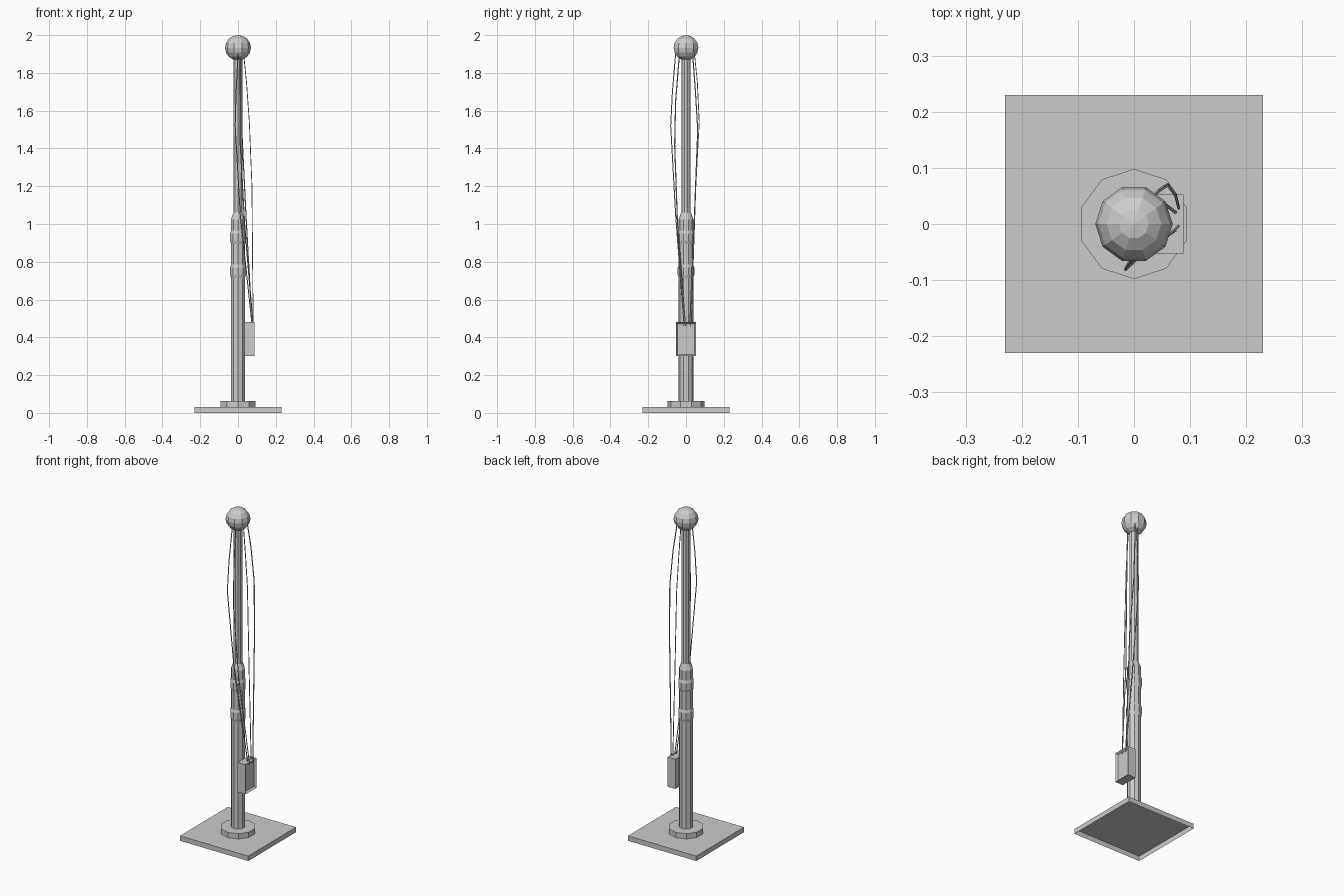
import bpy, bmesh, math
from mathutils import Vector

if "Cube" in bpy.data.objects:
    bpy.data.objects.remove(bpy.data.objects["Cube"])


def finish(name, bm):
    bmesh.ops.recalc_face_normals(bm, faces=bm.faces)
    me = bpy.data.meshes.new(name)
    bm.to_mesh(me)
    bm.free()
    ob = bpy.data.objects.new(name, me)
    bpy.context.collection.objects.link(ob)
    return ob


def lathe(name, profile, sides=10):
    """Capped turned solid, first vertex towards +y."""
    bm = bmesh.new()
    rings = []
    for r, z in profile:
        angles = [math.pi / 2 + i * math.tau / sides for i in range(sides)]
        rings.append([bm.verts.new((r * math.cos(a), r * math.sin(a), z)) for a in angles])
    for lo, hi in zip(rings, rings[1:]):
        for i in range(sides):
            j = (i + 1) % sides
            bm.faces.new((lo[i], lo[j], hi[j], hi[i]))
    bm.faces.new(rings[0][::-1])
    bm.faces.new(rings[-1])
    return finish(name, bm)


def box_bm(center, size):
    bm = bmesh.new()
    bmesh.ops.create_cube(bm, size=1)
    for v in bm.verts:
        v.co = Vector(c + s * p for c, s, p in zip(center, size, v.co))
    bm.normal_update()
    return bm


def cable(name, points):
    cu = bpy.data.curves.new(name, 'CURVE')
    cu.dimensions = '3D'
    cu.bevel_depth = 0.003
    cu.bevel_resolution = 0
    sp = cu.splines.new('POLY')
    sp.points.add(len(points) - 1)
    for p, co in zip(sp.points, points):
        p.co = (*co, 1)
    bpy.context.collection.objects.link(bpy.data.objects.new(name, cu))


# Base plate, open underneath
bm = box_bm((0, 0, 0.015), (0.46, 0.46, 0.03))
bmesh.ops.delete(bm, geom=[f for f in bm.faces if f.normal.z < -0.5], context='FACES_ONLY')
finish("base_plate", bm)

# Base collar and the two-stage pole
lathe("base_collar", [(0.098, 0.03), (0.098, 0.062)])
lathe("lower_pole", [(0.039, 0.03), (0.039, 1.025), (0.026, 1.06)])
lathe("upper_pole", [(0.025, 1.0), (0.025, 1.9)])

# Clamp bands round the lower pole
for i, z in enumerate((0.75, 0.93)):
    lathe(f"clamp_band_{i + 1}", [(0.039, z - 0.035), (0.044, z - 0.02),
                                  (0.044, z + 0.02), (0.039, z + 0.035)])

# Globe on top
bm = bmesh.new()
bmesh.ops.create_uvsphere(bm, u_segments=10, v_segments=8, radius=0.069)
for v in bm.verts:
    x, y, z = v.co
    v.co = (-y, x, z * 0.97 + 1.933)
finish("globe", bm)

# Control box with a recessed panel on its right face
bm = box_bm((0.0615, 0, 0.39), (0.053, 0.106, 0.18))
panel = [f for f in bm.faces if f.normal.x > 0.5]
bmesh.ops.inset_region(bm, faces=panel, thickness=0.012)
for v in {v for f in panel for v in f.verts}:
    v.co.x -= 0.012
finish("control_box", bm)

# Hanging cables from the globe to the box
cable("back_cable", [(0.03, 0.045, 1.9), (0.045, 0.06, 1.75), (0.06, 0.07, 1.54),
                     (0.074, 0.052, 1.2), (0.08, 0.027, 0.46)])
cable("back_inner_cable", [(0.01, 0.035, 1.9), (0.015, 0.05, 1.7), (0.02, 0.062, 1.5),
                           (0.042, 0.045, 1.05), (0.075, 0.02, 0.46)])
cable("front_cable", [(0.0, -0.055, 1.9), (-0.01, -0.072, 1.7), (-0.015, -0.081, 1.52),
                      (0.012, -0.055, 1.05), (0.075, -0.01, 0.46)])
cable("front_inner_cable", [(0.01, -0.035, 1.9), (0.01, -0.055, 1.65), (0.012, -0.06, 1.42),
                            (0.035, -0.045, 1.0), (0.08, -0.003, 0.46)])
